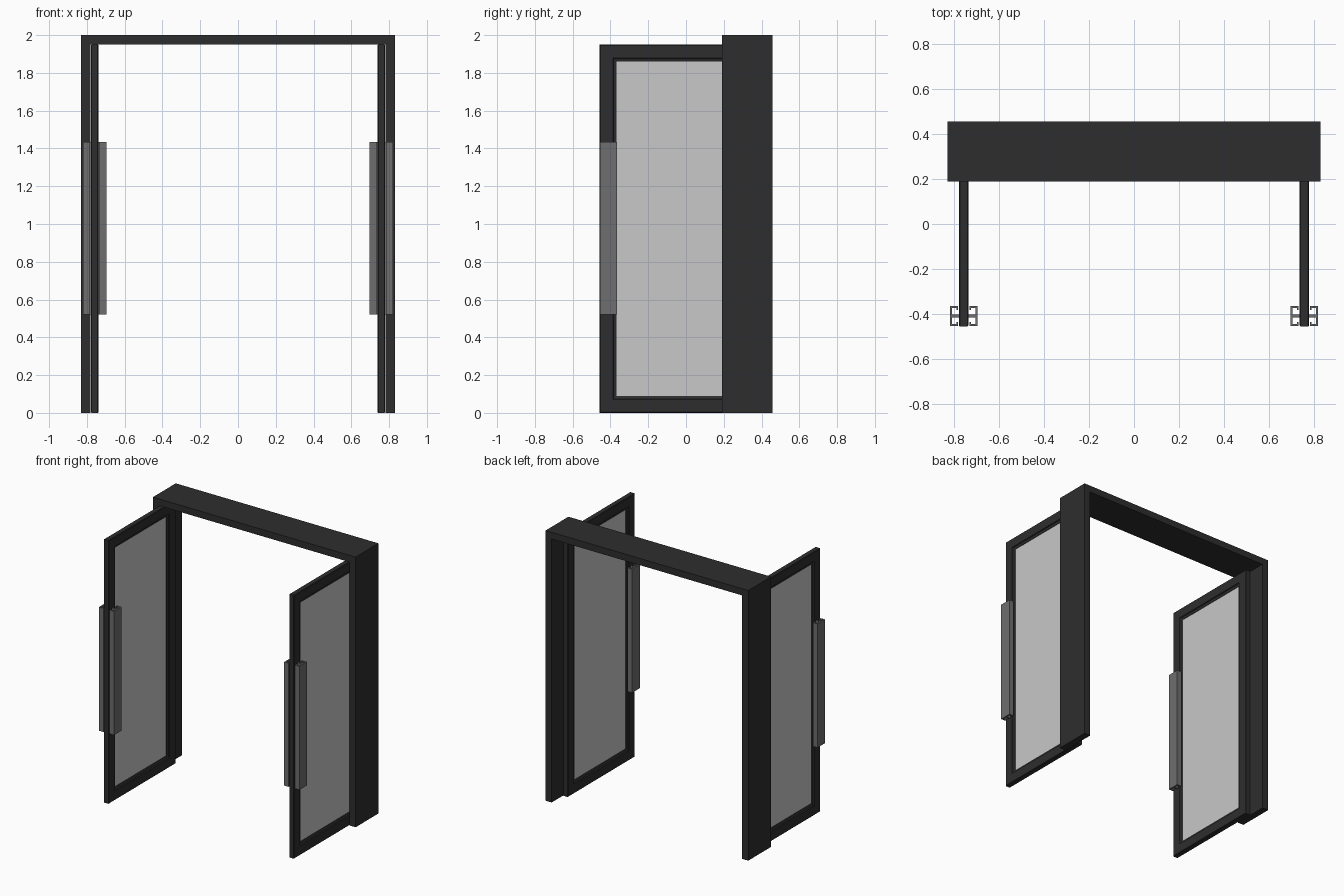
import bpy
import bmesh
from mathutils import Vector

cube = bpy.data.objects.get("Cube")
if cube:
    bpy.data.objects.remove(cube, do_unlink=True)


def material(name, value):
    m = bpy.data.materials.new(name)
    m.use_nodes = True
    colour = (value, value, value, 1)
    m.diffuse_color = colour
    m.node_tree.nodes["Principled BSDF"].inputs["Base Color"].default_value = colour
    return m


CHARCOAL = material("charcoal metal", 0.027)
STEEL = material("grey steel", 0.156)
GLASS = material("pale glass", 0.578)


def finish(name, bm, mat):
    bmesh.ops.recalc_face_normals(bm, faces=bm.faces)
    mesh = bpy.data.meshes.new(name)
    bm.to_mesh(mesh)
    bm.free()
    mesh.materials.append(mat)
    obj = bpy.data.objects.new(name, mesh)
    bpy.context.collection.objects.link(obj)
    return obj


def extrude(name, points, offset, mat):
    """Prism from a closed outline of 3D points."""
    bm = bmesh.new()
    face = bm.faces.new([bm.verts.new(p) for p in points])
    top = bmesh.ops.extrude_face_region(bm, geom=[face])["geom"]
    verts = [v for v in top if isinstance(v, bmesh.types.BMVert)]
    bmesh.ops.translate(bm, verts=verts, vec=Vector(offset))
    return finish(name, bm, mat)


# Portal: two deep posts joined by a lintel
W, INNER, FRONT, BACK = 0.83, 0.78, 0.19, 0.457
HEAD = 1.95
outline = [(-W, 0), (-W, 2), (W, 2), (W, 0),
           (INNER, 0), (INNER, HEAD), (-INNER, HEAD), (-INNER, 0)]
extrude("portal", [(x, FRONT, z) for x, z in outline], (0, BACK - FRONT, 0), CHARCOAL)

# Door dimensions
DOOR_X, HALF = 0.759, 0.0205
Y0, Y1 = -0.457, 0.325
RAIL = 0.09


def door_frame(name, x):
    """Mitred frame: a profile of (inset, depth) swept round the door."""
    half = [(0, HALF - 0.004), (0.004, HALF), (0.07, HALF), (0.074, 0.014), (RAIL, 0.009)]
    profile = half + [(i, -d) for i, d in reversed(half)]
    bm = bmesh.new()
    rings = []
    for inset, depth in profile:
        a, b, c, d = Y0 + inset, Y1 - inset, inset, HEAD - inset
        rings.append([bm.verts.new((x + depth, y, z))
                      for y, z in ((a, c), (b, c), (b, d), (a, d))])
    for k, ring in enumerate(rings):
        nxt = rings[(k + 1) % len(rings)]
        for i in range(4):
            j = (i + 1) % 4
            bm.faces.new((ring[i], ring[j], nxt[j], nxt[i]))
    return finish(name, bm, CHARCOAL)


def pull_handle(name, x, side):
    """Channel with lips facing the door, carried on a central web."""
    mid, half_w, wall = -0.41, 0.045, 0.01
    face, lip, lip_w = 0.062, 0.025, 0.018
    bottom, top = 0.52, 1.435
    upper = [(face, half_w), (lip, half_w), (lip, half_w - lip_w),
             (lip + 0.008, half_w - lip_w), (lip + 0.008, half_w - wall),
             (face - wall, half_w - wall), (face - wall, 0.007), (HALF - 0.002, 0.007)]
    section = upper + [(d, -w) for d, w in reversed(upper)]
    points = [(x + side * d, mid + w, bottom) for d, w in section]
    return extrude(name, points, (0, 0, top - bottom), STEEL)


# Two open doors, each with glass and a handle on both faces
for label, sign in (("left", 1), ("right", -1)):
    x = sign * DOOR_X
    door_frame(label + "_door_frame", x)
    a, b, c, d = Y0 + RAIL - 0.01, Y1 - RAIL + 0.01, RAIL - 0.01, HEAD - RAIL + 0.01
    extrude(label + "_door_glass",
            [(x - 0.006, y, z) for y, z in ((a, c), (b, c), (b, d), (a, d))],
            (0.012, 0, 0), GLASS)
    pull_handle(label + "_inner_handle", x, -sign)
    pull_handle(label + "_outer_handle", x, sign)
